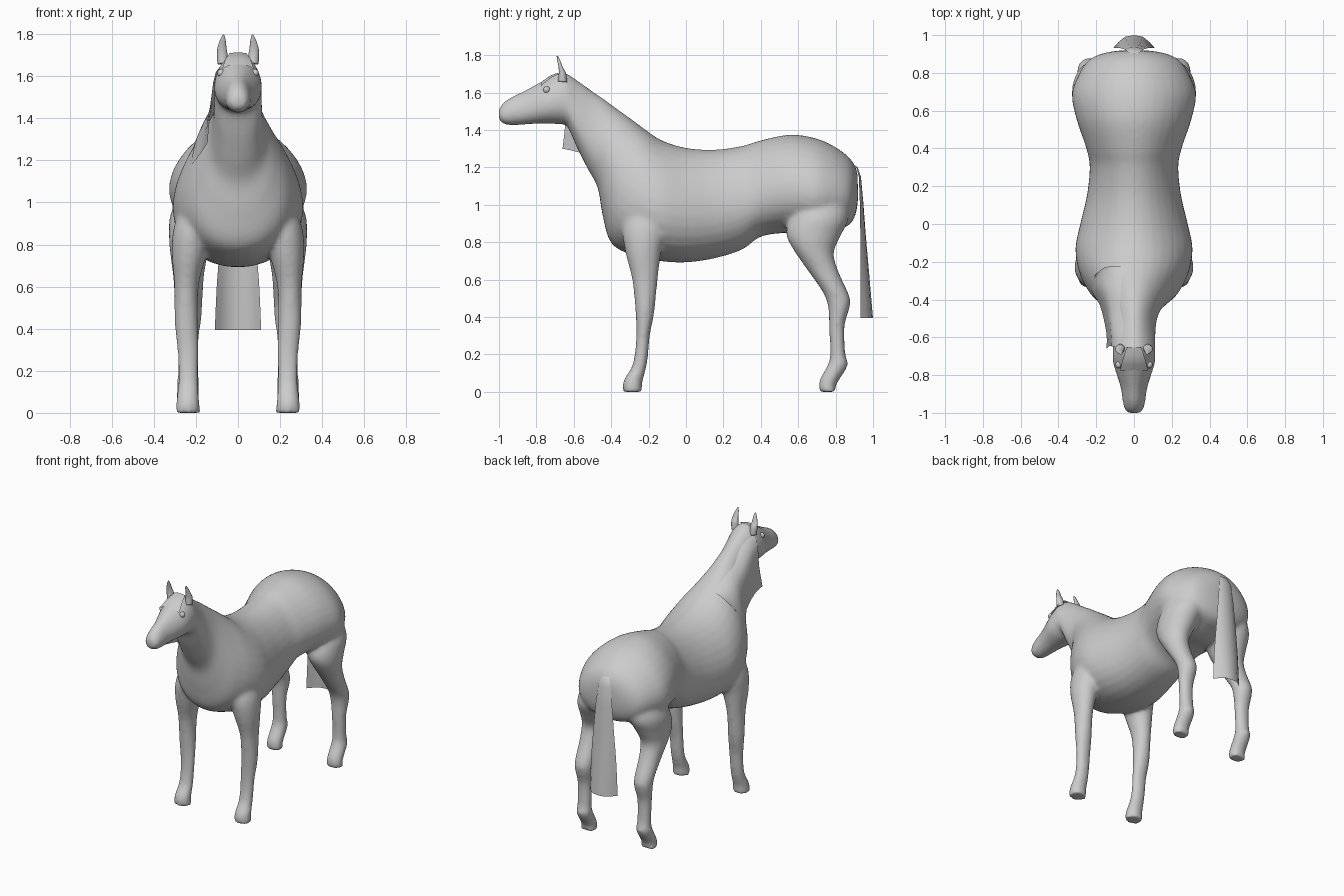
import bpy, bmesh, math
from mathutils import Vector


def spline(rows, steps):
    """Catmull-Rom interpolation of rows of numbers."""
    out = []
    for i in range(len(rows) - 1):
        p = [rows[min(max(k, 0), len(rows) - 1)] for k in (i - 1, i, i + 1, i + 2)]
        for s in range(steps):
            t = s / steps
            out.append([b + 0.5 * t * (c - a + t * (2*a - 5*b + 4*c - d + t * (3*(b - c) + d - a)))
                        for a, b, c, d in zip(*p)])
    return out + [list(rows[-1])]


def loft(bm, rows, side=1, n=32, steps=4, egg=0.0):
    """Oval rings; row = edge A (y, z), edge B (y, z), centre x, half width.
    egg > 0 makes the ring narrower towards edge A."""
    rings = []
    for ya, za, yb, zb, x, w in spline(rows, steps):
        a, b = Vector((side * x, ya, za)), Vector((side * x, yb, zb))
        mid, half = (a + b) / 2, (a - b) / 2
        ring = []
        for k in range(n):
            t = 2 * math.pi * k / n
            out = w * math.sin(t) * (1 - egg * math.cos(t))
            ring.append(bm.verts.new(mid + half * math.cos(t) + Vector((out, 0, 0))))
        rings.append(ring)
    faces = [bm.faces.new((r[k], r[(k+1) % n], q[(k+1) % n], q[k]))
             for r, q in zip(rings, rings[1:]) for k in range(n)]
    faces += [bm.faces.new(rings[0]), bm.faces.new(rings[-1])]
    bmesh.ops.recalc_face_normals(bm, faces=faces)


def finish(bm, name):
    for f in bm.faces:
        f.smooth = True
    me = bpy.data.meshes.new(name)
    bm.to_mesh(me)
    bm.free()
    ob = bpy.data.objects.new(name, me)
    bpy.context.collection.objects.link(ob)
    return ob


def sheet(name, cols, steps=3):
    """Thin hair panel through a grid of control points."""
    flat = spline([[c for p in col for c in p] for col in cols], steps)
    grid = [spline([r[i:i+3] for i in range(0, len(r), 3)], steps) for r in flat]
    bm = bmesh.new()
    vs = [[bm.verts.new(p) for p in r] for r in grid]
    for r, q in zip(vs, vs[1:]):
        for k in range(len(r) - 1):
            bm.faces.new((r[k], r[k+1], q[k+1], q[k]))
    return finish(bm, name)


# Trunk, neck and head: top (y, z), bottom (y, z), half width
trunk = [
    (.917, 1.17, .92, 1.03, .07), (.90, 1.215, .907, .95, .16), (.86, 1.265, .87, .89, .24),
    (.78, 1.32, .78, .86, .295), (.68, 1.36, .68, .84, .325), (.55, 1.375, .55, .85, .30),
    (.40, 1.345, .40, .83, .25), (.30, 1.315, .30, .76, .232), (.15, 1.295, .15, .713, .247),
    (0, 1.305, 0, .692, .282), (-.13, 1.345, -.13, .698, .307), (-.22, 1.405, -.28, .728, .287),
    (-.30, 1.465, -.40, .795, .235), (-.38, 1.522, -.447, .95, .175)]
neck_head = [
    (-.44, 1.567, -.472, 1.09, .137), (-.50, 1.607, -.53, 1.20, .118),
    (-.58, 1.665, -.585, 1.31, .113),
    (-.64, 1.703, -.635, 1.42, .112), (-.68, 1.71, -.67, 1.43, .112), (-.74, 1.677, -.73, 1.433, .11),
    (-.80, 1.645, -.80, 1.433, .09), (-.87, 1.607, -.87, 1.428, .069), (-.94, 1.574, -.94, 1.426, .059),
    (-.98, 1.542, -.977, 1.433, .051), (-1.003, 1.51, -1.001, 1.455, .03)]

# Legs: front (y, z), back (y, z), centre x, half width
front_leg = [
    (-.337, 0, -.234, 0, .238, .060), (-.334, .06, -.233, .05, .238, .055),
    (-.292, .13, -.220, .10, .237, .050), (-.275, .20, -.205, .17, .237, .048),
    (-.266, .30, -.193, .30, .238, .051), (-.270, .42, -.170, .42, .245, .056),
    (-.288, .60, -.151, .60, .245, .058), (-.325, .75, -.132, .75, .232, .082),
    (-.34, .88, -.10, .88, .213, .093), (-.30, 1.02, -.12, 1.02, .17, .085)]
hind_leg = [
    (.711, 0, .804, 0, .238, .058), (.713, .06, .805, .04, .238, .054),
    (.760, .15, .865, .14, .237, .053), (.770, .21, .853, .20, .237, .048),
    (.765, .35, .848, .35, .237, .051), (.760, .45, .875, .45, .235, .062),
    (.733, .53, .875, .51, .235, .066), (.643, .66, .817, .64, .235, .074),
    (.568, .77, .79, .74, .232, .09), (.535, .85, .825, .83, .218, .11),
    (.56, .95, .87, .93, .197, .125), (.62, 1.06, .86, 1.05, .16, .11)]

bm = bmesh.new()
loft(bm, [(a, b, c, d, 0, w) for a, b, c, d, w in trunk + neck_head], egg=0.16)
for s in (1, -1):
    loft(bm, front_leg, s)
    loft(bm, hind_leg, s)
body = finish(bm, "horse_body")
# Fuse all limbs into one smooth skin
rm = body.modifiers.new("fuse", 'REMESH')
rm.mode = 'VOXEL'
rm.voxel_size = 0.012
rm.use_smooth_shade = True
sm = body.modifiers.new("soften", 'SMOOTH')
sm.factor = 0.5
sm.iterations = 12

# Ears and eyes
for s, label in ((1, "left"), (-1, "right")):
    bm = bmesh.new()
    loft(bm, [(-.685, 1.66, -.635, 1.655, .072, .026), (-.68, 1.705, -.642, 1.705, .075, .025),
              (-.682, 1.74, -.658, 1.735, .076, .021), (-.689, 1.775, -.672, 1.77, .072, .013),
              (-.692, 1.797, -.684, 1.795, .069, .004)], s, 16)
    finish(bm, label + "_ear")
    bm = bmesh.new()
    bmesh.ops.create_uvsphere(bm, u_segments=16, v_segments=10, radius=.019)
    bmesh.ops.translate(bm, verts=bm.verts, vec=(s * .08, -.745, 1.615))
    finish(bm, label + "_eye")

# Mane hanging over one side of the neck
sheet("mane", [
    [(-.01, -.65, 1.705), (-.105, -.65, 1.62), (-.128, -.645, 1.45), (-.145, -.66, 1.30)],
    [(0, -.56, 1.648), (-.108, -.56, 1.57), (-.135, -.56, 1.42), (-.147, -.57, 1.28)],
    [(0, -.45, 1.568), (-.115, -.45, 1.48), (-.155, -.44, 1.35), (-.18, -.43, 1.23)],
    [(0, -.34, 1.488), (-.125, -.33, 1.43), (-.195, -.32, 1.31), (-.225, -.35, 1.18)],
    [(0, -.225, 1.405), (-.09, -.225, 1.395), (-.155, -.23, 1.36), (-.205, -.27, 1.29)]])

# Forelock on the forehead
sheet("forelock", [[(x * k, y, z - d * abs(x)) for x in (-1, -.4, .4, 1)]
                   for k, y, z, d in ((.04, -.655, 1.714, .005), (.06, -.72, 1.70, .02),
                                      (.075, -.775, 1.665, .03))])

# Tail: folded sheet widening downwards
sheet("tail", [[(-w, y - d, z), (-.42 * w, y, z), (.42 * w, y, z), (w, y - d, z)]
               for w, y, z, d in ((.02, .905, 1.21, .005), (.05, .934, 1.15, .010),
                                  (.08, .957, .85, .025), (.10, .975, .62, .043),
                                  (.11, .992, .395, .06))], steps=2)
